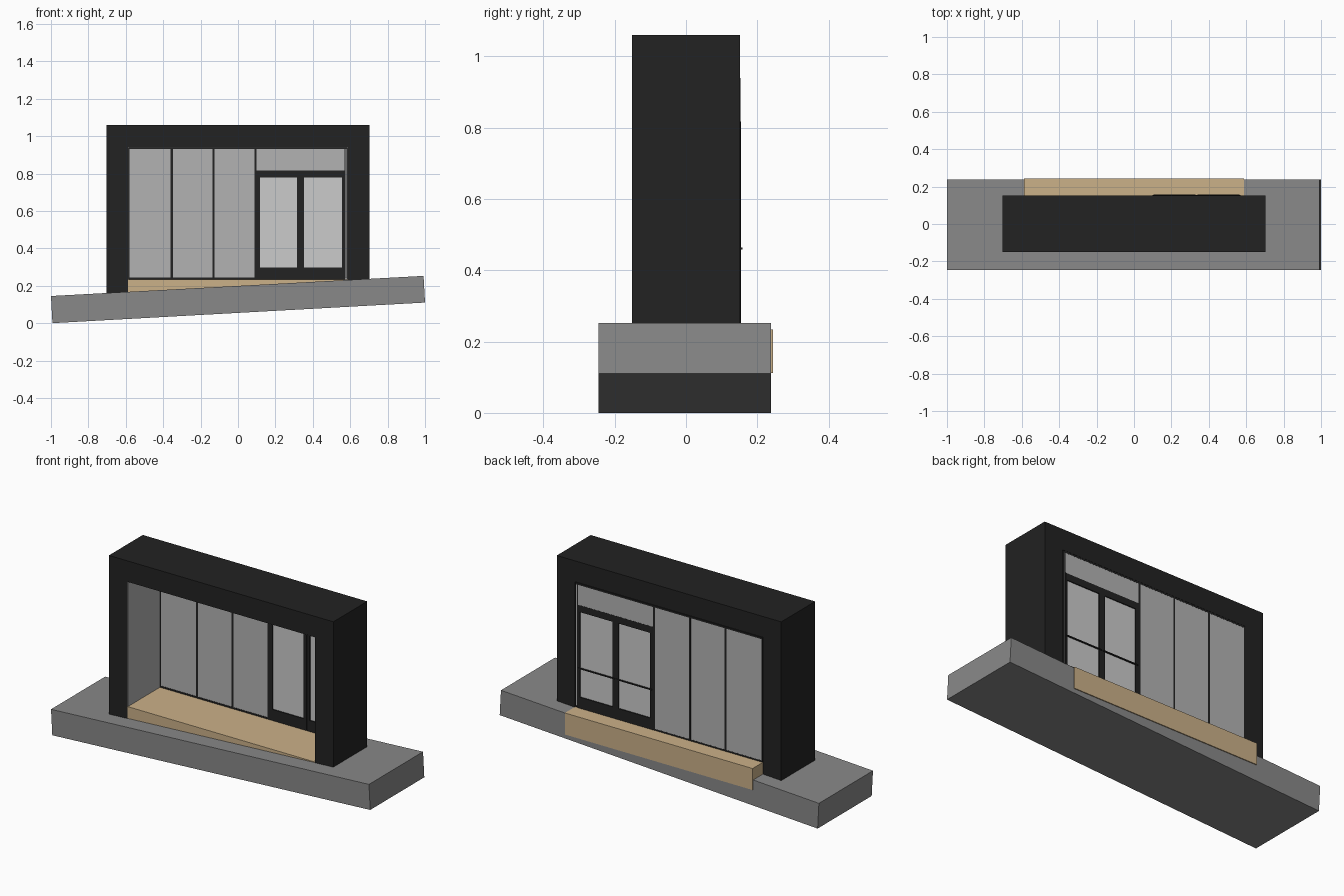
import bpy, bmesh

if "Cube" in bpy.data.objects:
    bpy.data.objects.remove(bpy.data.objects["Cube"])


def material(name, colour):
    m = bpy.data.materials.new(name)
    m.diffuse_color = colour
    m.use_nodes = True
    m.node_tree.nodes["Principled BSDF"].inputs["Base Color"].default_value = m.diffuse_color
    return m


BLACK = material("black_metal", (0.016, 0.016, 0.016, 1))
WOOD = material("wood", (0.60, 0.44, 0.25, 1))
STONE = material("concrete", (0.25, 0.25, 0.25, 1))
PANEL = material("light_panel", (0.45, 0.45, 0.45, 1))
GLASS = material("clear_glass", (1, 1, 1, 0.08))


def finish(name, bm, mat):
    bmesh.ops.recalc_face_normals(bm, faces=bm.faces[:])
    me = bpy.data.meshes.new(name)
    bm.to_mesh(me)
    bm.free()
    me.materials.append(mat)
    ob = bpy.data.objects.new(name, me)
    bpy.context.collection.objects.link(ob)
    return ob


def extrude(name, profile, y0, y1, mat):
    """Extrude an x-z outline from y0 to y1."""
    bm = bmesh.new()
    face = bm.faces.new([bm.verts.new((x, y0, z)) for x, z in profile])
    new = bmesh.ops.extrude_face_region(bm, geom=[face])["geom"]
    verts = [v for v in new if isinstance(v, bmesh.types.BMVert)]
    bmesh.ops.translate(bm, verts=verts, vec=(0, y1 - y0, 0))
    return finish(name, bm, mat)


def boxes(name, rects, y0, y1, mat):
    """One object made of boxes given as (x0, x1, z0, z1)."""
    bm = bmesh.new()
    for x0, x1, z0, z1 in rects:
        for v in bmesh.ops.create_cube(bm, size=1)["verts"]:
            v.co = (x1 if v.co.x > 0 else x0,
                    y1 if v.co.y > 0 else y0,
                    z1 if v.co.z > 0 else z0)
    return finish(name, bm, mat)


def ground(x):
    """Height of the sloping slab top."""
    return 0.199 + 0.054 * x


# Sloping ground slab
extrude("ground_slab", [(-0.992, 0), (1, 0.11), (0.992, 0.2525), (-1, 0.145)],
        -0.245, 0.239, STONE)

# Level timber floor, running through the slab and out at the back
boxes("timber_floor", [(-0.588, 0.588, 0.112, 0.234)], -0.149, 0.244, WOOD)

# Black portal: two legs and a lintel, feet following the slope
OUT, IN = 0.703, 0.588
extrude("portal_frame",
        [(x, ground(x) - 0.01) for x in (-OUT, -IN)]
        + [(-IN, 0.942), (IN, 0.942)]
        + [(x, ground(x) - 0.01) for x in (IN, OUT)]
        + [(OUT, 1.06), (-OUT, 1.06)], -0.151, 0.152, BLACK)

# Grey lining inside the opening
boxes("portal_lining", [(-IN, -IN + 0.002, 0.234, 0.942),
                        (IN - 0.002, IN, 0.234, 0.942),
                        (-IN, IN, 0.940, 0.942)], -0.149, 0.139, PANEL)

# Black framing between the panels
Z0, Z1 = 0.234, 0.940
posts = [(-0.586, -0.580), (-0.360, -0.348), (-0.137, -0.126),
         (0.088, 0.100), (0.569, 0.575), (0.581, 0.586)]
boxes("panel_framing", [(a, b, Z0, Z1) for a, b in posts]
      + [(-0.586, 0.586, 0.930, Z1), (-0.586, 0.100, Z0, 0.243)],
      0.138, 0.1535, BLACK)

# Wall panels, narrow side panel and panel over the door
for name, x0, x1, z0 in [("wall_panel_1", -0.580, -0.360, 0.243),
                         ("wall_panel_2", -0.348, -0.137, 0.243),
                         ("wall_panel_3", -0.126, 0.088, 0.243),
                         ("side_panel", 0.575, 0.581, 0.243),
                         ("door_top_panel", 0.100, 0.569, 0.817)]:
    boxes(name, [(x0, x1, z0, 0.930)], 0.140, 0.153, PANEL)

# Double door: leaf frame, glass and push bar for each side
for side, x0, x1, g0, g1 in [("left", 0.100, 0.334, 0.118, 0.315),
                             ("right", 0.335, 0.569, 0.352, 0.557)]:
    boxes(side + "_door_leaf", [(x0, g0, Z0, 0.817), (g1, x1, Z0, 0.817),
                                (g0, g1, Z0, 0.297), (g0, g1, 0.779, 0.817)],
          0.138, 0.154, BLACK)
    boxes(side + "_door_glass", [(g0, g1, 0.297, 0.779)], 0.144, 0.148, GLASS)
    boxes(side + "_push_bar", [(x0 + 0.004, x1 - 0.004, 0.458, 0.464)],
          0.152, 0.159, BLACK)
